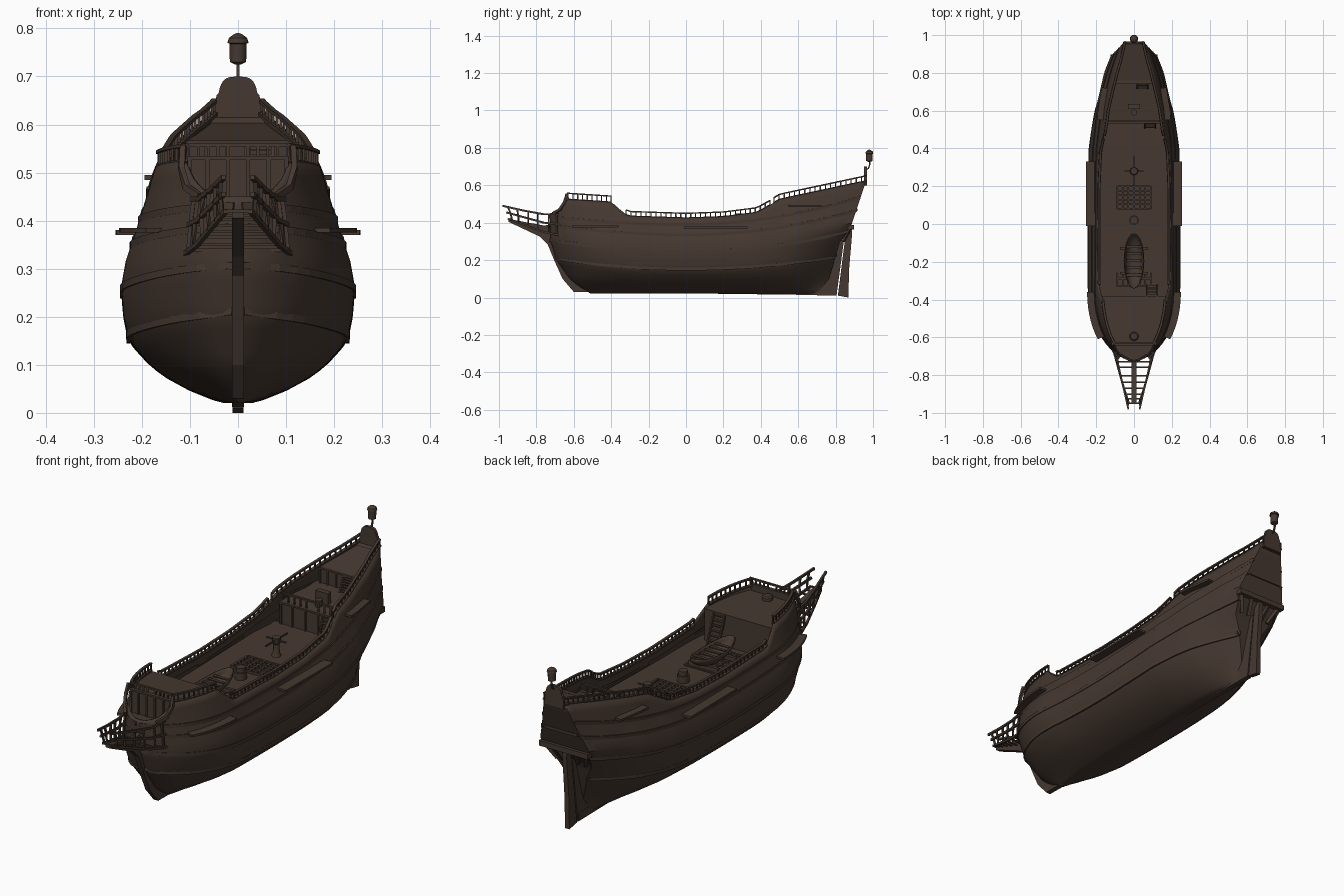
import bpy, bmesh, math
from mathutils import Vector

cube = bpy.data.objects.get("Cube")
if cube:
    bpy.data.objects.remove(cube)

wood = bpy.data.materials.new("dark_brown_wood")
wood.use_nodes = True
colour = (0.06, 0.04, 0.03, 1)
wood.diffuse_color = colour
wood.node_tree.nodes["Principled BSDF"].inputs["Base Color"].default_value = colour


def finish(name, bm, smooth=False, solid=0):
    bmesh.ops.recalc_face_normals(bm, faces=bm.faces)
    mesh = bpy.data.meshes.new(name)
    bm.to_mesh(mesh)
    bm.free()
    mesh.materials.append(wood)
    ob = bpy.data.objects.new(name, mesh)
    bpy.context.collection.objects.link(ob)
    if smooth:
        bpy.ops.object.select_all(action='DESELECT')
        ob.select_set(True)
        bpy.context.view_layer.objects.active = ob
        bpy.ops.object.shade_smooth_by_angle(angle=math.radians(35))
    if solid:
        mod = ob.modifiers.new("thickness", 'SOLIDIFY')
        mod.thickness, mod.offset = solid, 0
    return ob


def lerp(pts, x):
    if x <= pts[0][0]:
        return pts[0][1]
    for (a, p), (b, q) in zip(pts, pts[1:]):
        if x <= b:
            return p + (q - p) * (x - a) / (b - a)
    return pts[-1][1]


def clamp(x):
    return max(0, min(1, x))


def span(a, b, n):
    return [a + (b - a) * i / n for i in range(n + 1)]


# Hull form: sheer line, end profiles, midship section and plan taper
SHEER = [(-.72, .45), (-.69, .465), (-.66, .49), (-.63, .525), (-.4, .51), (-.36, .475), (-.31, .435),
         (0, .425), (.2, .432), (.38, .455), (.46, .5), (.5, .525), (.97, .625)]
STEM = [(.02, -.5), (.06, -.57), (.1, -.62), (.2, -.69), (.3, -.722), (.45, -.725)]
STERN = [(.03, .74), (.3, .82), (.37, .875), (.64, .965)]
SECTION = [(.02, .012), (.03, .05), (.05, .1), (.08, .155), (.11, .19), (.15, .225), (.2, .235),
           (.25, .239), (.3, .23), (.375, .205), (.45, .182), (.55, .155), (.6, .133), (.7, .11)]
TAPER = [(.2, 1), (.4, .98), (.6, .88), (.8, .67), (.88, .54), (.96, .41)]


def sheer(y):
    return lerp(SHEER, y)


def half_width(y, z):
    rise = .06 * (y / .72) ** 2 if y < 0 else .1 * (y / .85) ** 2 * clamp((.6 - z) / .22)
    zp = z - rise * clamp((z - .02) / .22)
    bow = (1 - (1 - clamp((y - lerp(STEM, z)) / .38)) ** 2) ** .57
    run = 1 - clamp((y - .25) / (lerp(STERN, z) - .25)) ** 3.5 * (1 - clamp((zp - .05) / .25))
    return lerp(SECTION, zp) * bow * run * lerp(TAPER, y)


def hull_point(u, v):
    y = -.72 + 1.68 * u
    for _ in range(6):
        z = .025 + (sheer(y) - .025) * v
        a, b = lerp(STEM, z), lerp(STERN, z)
        y = a + (b - a) * u
    return half_width(y, z), y, z


bm = bmesh.new()
rows, cols = 22, 84
sides = []
for s in (-1, 1):
    grid = []
    for j in range(cols + 1):
        pts = [hull_point((j / cols) ** 1.25, (i / rows) ** 1.4) for i in range(rows + 1)]
        grid.append([bm.verts.new((s * x, y, z)) for x, y, z in pts])
    for a, b in zip(grid, grid[1:]):
        for i in range(rows):
            bm.faces.new((a[i], b[i], b[i + 1], a[i + 1]))
    sides.append(grid)
L, R = sides
for i in range(rows):
    bm.faces.new((L[-1][i], R[-1][i], R[-1][i + 1], L[-1][i + 1]))
for j in range(cols):
    bm.faces.new((L[j][0], R[j][0], R[j + 1][0], L[j + 1][0]))
bmesh.ops.remove_doubles(bm, verts=bm.verts, dist=.0005)
finish("hull", bm, True, .008)


# Square bars swept along paths
def bars(name, paths, w, h, mirror=True):
    bm = bmesh.new()
    for s in ((1, -1) if mirror else (1,)):
        for path in paths:
            P = [Vector((s * p[0], p[1], p[2])) for p in path]
            rings = []
            for i, p in enumerate(P):
                t = (P[min(i + 1, len(P) - 1)] - P[max(i - 1, 0)]).normalized()
                side = t.cross(Vector((0, 0, 1)))
                side = Vector((1, 0, 0)) if side.length < .05 else side.normalized()
                up = side.cross(t)
                rings.append([bm.verts.new(p + side * a * w / 2 + up * b * h / 2)
                              for a, b in ((1, 1), (-1, 1), (-1, -1), (1, -1))])
            for a, b in zip(rings, rings[1:]):
                for k in range(4):
                    bm.faces.new((a[k], a[k - 1], b[k - 1], b[k]))
            bm.faces.new(rings[0])
            bm.faces.new(rings[-1])
    return finish(name, bm)


def box(name, x, y, z):
    xc, zc = sum(x) / 2, sum(z) / 2
    return bars(name, [[(xc, y[0], zc), (xc, y[1], zc)]], x[1] - x[0], z[1] - z[0], False)


def plate(name, outline, thick):
    bm = bmesh.new()
    a, b = [[bm.verts.new((s * thick / 2, y, z)) for y, z in outline] for s in (-1, 1)]
    bm.faces.new(a)
    bm.faces.new(b)
    for i in range(len(a)):
        bm.faces.new((a[i - 1], a[i], b[i], b[i - 1]))
    return finish(name, bm)


def lathe(name, profile, at, n=14):
    bm = bmesh.new()
    rings = [[bm.verts.new((at[0] + r * math.cos(k * math.tau / n), at[1] + r * math.sin(k * math.tau / n), at[2] + z))
              for k in range(n)] for r, z in profile]
    for a, b in zip(rings, rings[1:]):
        for k in range(n):
            bm.faces.new((a[k - 1], a[k], b[k], b[k - 1]))
    bm.faces.new(rings[0])
    bm.faces.new(rings[-1])
    return finish(name, bm, True)


# Wales: raised strakes following the sheer, meeting at the stem
for name, mid, fore, aft in (("lower_wale", .152, .21, .23), ("main_wale", .245, .305, .355),
                             ("upper_wale", .335, .385, .455), ("sheer_strake", .39, .43, .52)):
    path = [(.008, lerp(STEM, fore) - .003, fore)]
    for u in span(0, 1, 56):
        y = -.72 + u * 1.65
        z = mid + (fore - mid) * (y / .71) ** 2 if y < 0 else mid + (aft - mid) * (y / .88) ** 2
        y = min(max(y, lerp(STEM, z) + .001), lerp(STERN, z))
        if y > path[-1][1] + .003:
            path.append((half_width(y, z), y, z))
    bars(name, [path], .013, .015)

# Keel, stem with beak knee, sternpost, rudder
plate("keel", [(-.6, .03), (.8, .012), (.8, .05), (-.5, .05)], .024)
plate("stem", [(-.6, .03), (-.66, .1), (-.705, .2), (-.74, .285), (-.78, .325), (-.95, .405), (-.95, .42),
               (-.76, .385), (-.715, .39), (-.7, .28), (-.66, .19), (-.6, .1), (-.5, .04)], .024)
plate("sternpost", [(.7, .012), (.805, .012), (.845, .31), (.79, .31)], .022)
plate("rudder", [(.812, .01), (.868, 0), (.872, .15), (.888, .34), (.885, .37), (.858, .37), (.85, .31)], .022)


# Decks and bulkheads
def deck(name, y0, y1, z0, z1):
    bm = bmesh.new()
    prev = None
    for u in span(0, 1, 24):
        y, z = y0 + (y1 - y0) * u, z0 + (z1 - z0) * u
        x = max(half_width(y, z) - .002, .002)
        cur = [bm.verts.new((-x, y, z)), bm.verts.new((x, y, z))]
        if prev:
            bm.faces.new((prev[0], prev[1], cur[1], cur[0]))
        prev = cur
    finish(name, bm, solid=.008)


deck("beak_deck", -.72, -.62, .42, .42)
deck("waist_deck", -.64, .55, .34, .365)
deck("forecastle_deck", -.63, -.38, .5, .492)
deck("quarterdeck", .54, .76, .465, .49)
deck("poop_deck", .75, .955, .56, .6)
for name, y, z0, z1 in (("forecastle_front", -.63, .41, .53), ("forecastle_bulkhead", -.385, .34, .49),
                        ("quarterdeck_bulkhead", .545, .365, .468), ("poop_bulkhead", .755, .485, .563)):
    x = half_width(y, z1) - .002
    box(name, (-x, x), (y - .005, y + .005), (z0, z1))
    bars(name + "_posts", [[(x * k, y - .007, z0), (x * k, y - .007, z1)] for k in (.2, .6, .95)], .008, .008)
    bars(name + "_beam", [[(-x, y - .004, z1), (x, y - .004, z1)]], .018, .008, False)


# Rails on the sheer with balusters
def rail(name, y0, y1, height):
    def at(y, h):
        return half_width(y, sheer(y)) - .004, y, sheer(y) + h
    n = round((y1 - y0) / .027)
    ys = span(y0, y1, n)
    bars(name + "_top", [[at(y, height) for y in ys]], .012, .007)
    bars(name + "_cap", [[at(y, 0) for y in ys]], .016, .007)
    bars(name + "_balusters", [[at(y, 0), at(y, height)] for y in ys], .006, .006)


rail("forecastle_rail", -.63, -.4, .032)
rail("waist_rail", -.32, .45, .025)
rail("quarterdeck_rail", .47, .965, .027)
for name, y, z in (("forecastle_cross_rail", -.63, .557), ("quarterdeck_cross_rail", .545, .51)):
    x = half_width(y, z)
    bars(name, [[(-x, y, z), (x, y, z)]], .01, .007, False)
    bars(name + "_posts", [[(x * k, y, z - .05), (x * k, y, z)] for k in (.2, .4, .6, .8)], .006, .006)

# Channels: side shelves for rigging
for name, y0, y1, z, out in (("fore_channel", -.6, -.36, .38, .04), ("main_channel", -.01, .33, .375, .048),
                             ("mizzen_channel", .55, .72, .49, .035)):
    bars(name, [[(half_width(y, z) + out / 2 - .004, y, z) for y in span(y0, y1, 8)]], out + .008, .01)

# Beak head: converging rails, stanchions and cross slats
tops = [[(.098, -.66, .445), (.08, -.76, .445), (.055, -.87, .465), (.03, -.98, .49)],
        [(.105, -.66, .39), (.085, -.76, .4), (.055, -.87, .43), (.03, -.96, .455)],
        [(.112, -.66, .33), (.085, -.76, .35), (.052, -.87, .39), (.026, -.95, .42)]]
bars("beak_rails", tops, .009, .01)
bars("beak_stanchions", [[Vector(p[i]).lerp(Vector(p[i + 1]), k) for p in tops]
                         for i in range(3) for k in (.3, .75)], .008, .008)
low = [Vector(tops[2][i]).lerp(Vector(tops[2][i + 1]), k) for i in (0, 1, 2) for k in (.4, .7, .99)]
bars("beak_slats", [[(-p.x, p.y, p.z), (p.x, p.y, p.z)] for p in low], .008, .006, False)
bars("curved_head_timbers", [[(.113, -.635, .555), (.118, -.65, .51), (.108, -.675, .47), (.08, -.71, .45)]],
     .012, .014)

# Stern: cross beam, brackets, taffrail and lantern
bars("stern_beam", [[(-.125, .882, .375), (.125, .882, .375)]], .03, .024, False)
bars("upper_stern_beam", [[(-.085, .91, .47), (.085, .91, .47)]], .012, .012, False)
bars("stern_brackets", [[(x, .88, .37), (x * .7, .84, .3)] for x in (.05, .105)], .014, .014)
arch = [(.045 if a < 0 else .04 * math.cos(a) ** .6, .66 + .04 * math.sin(max(a, 0))) for a in span(-.3, 1.57, 8)]
bm = bmesh.new()
ring = [(.05, .6)] + arch + [(-x, z) for x, z in arch[::-1]] + [(-.05, .6)]
bm.faces.new([bm.verts.new((x, .96, z)) for x, z in ring])
finish("taffrail", bm, solid=.014)
bars("lantern_bracket", [[(0, .955, .68), (0, .975, .69), (0, .982, .71), (0, .982, .735)]], .007, .007, False)
lathe("lantern", [(.006, .725), (.017, .73), (.018, .768), (.022, .77), (.019, .78), (.01, .787), (.003, .79)],
      (0, .98, 0))

# Deck fittings
lathe("main_mast_stub", [(.026, 0), (.026, .04), (.02, .04), (.02, .06)], (0, .02, .35))
lathe("fore_mast_stub", [(.024, 0), (.024, .02), (.018, .025)], (0, -.595, .495))
lathe("mizzen_mast_stub", [(.016, 0), (.016, .035)], (0, .59, .468))
lathe("capstan", [(.024, 0), (.015, .02), (.013, .06), (.019, .065), (.019, .09)], (0, .28, .358), 10)
bars("capstan_bars", [[(-.05, .28, .435), (.05, .28, .435)], [(0, .2, .435), (0, .36, .435)]], .006, .006, False)
box("binnacle", (-.032, .032), (.61, .635), (.47, .53))
for name, y0, y1, z in (("main_hatch", .08, .2, .362), ("fore_hatch", -.33, -.12, .352)):
    paths = [[(x, y0, z), (x, y1, z)] for x in span(-.09, .09, 6)]
    paths += [[(-.09, y, z), (.09, y, z)] for y in span(y0, y1, 5)]
    bars(name, paths, .009, .016, False)

# Ship's boat resting on the fore hatch
bm = bmesh.new()
bmesh.ops.create_uvsphere(bm, u_segments=20, v_segments=12, radius=1)
bmesh.ops.delete(bm, geom=[v for v in bm.verts if v.co.z > .01], context='VERTS')
for v in bm.verts:
    v.co = (v.co.x * .052, -.195 + v.co.y * .145, .418 + v.co.z * .05 + .014 * v.co.y ** 2)
finish("ship_boat", bm, True, .005)
bars("boat_thwarts", [[(-.04, y, .412), (.04, y, .412)] for y in span(-.27, -.12, 4)], .014, .005, False)
bars("boat_chocks", [[(-.075, y, .37), (.075, y, .37)] for y in (-.26, -.13)], .014, .02, False)

# Ladders between decks
for name, x, y, z0, z1 in (("forecastle_ladder", .095, -.38, .345, .49),
                           ("quarterdeck_ladder", .085, .54, .365, .465), ("poop_ladder", .045, .75, .49, .56)):
    d = .055 if y < 0 else -.03
    steps = [(y + d * (1 - k), z0 + (z1 - z0) * k) for k in span(.1, .95, 6)]
    bars(name + "_steps", [[(x - .028, a, b), (x + .028, a, b)] for a, b in steps], .012, .004, False)
    bars(name + "_sides", [[(x + e, y + d, z0), (x + e, y, z1)] for e in (-.028, .028)], .006, .012, False)
